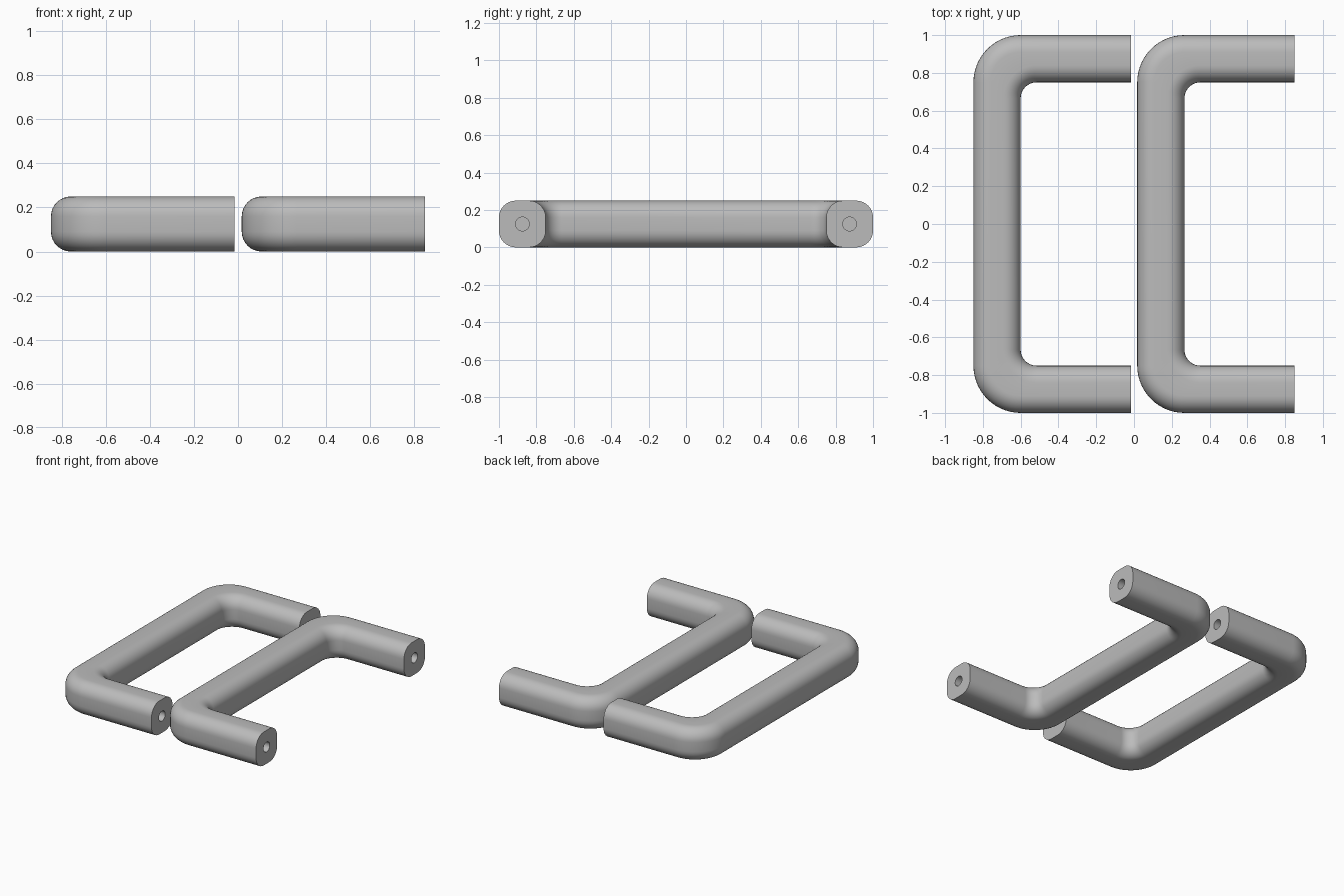
import bpy, bmesh, math

cube = bpy.data.objects.get("Cube")
if cube:
    bpy.data.objects.remove(cube)

W = 0.25          # bar thickness
H = W / 2
ROUND = 0.09      # rounding of the bar's long edges
R_OUT, R_IN = 0.25, 0.085   # bend radii, outside and inside
LENGTH = 0.833    # spine to mounting face
HOLE_R, HOLE_DEPTH = 0.037, 0.3
STEPS, BEND = 8, 14

grey = bpy.data.materials.new("satin grey")
grey.use_nodes = True
COLOUR = (0.5, 0.5, 0.5, 1)
grey.diffuse_color = COLOUR
grey.node_tree.nodes["Principled BSDF"].inputs["Base Color"].default_value = COLOUR

# Rounded square cross-section as (across, up) pairs
section = []
for corner, (sx, sz) in enumerate(((1, 1), (-1, 1), (-1, -1), (1, -1))):
    for i in range(STEPS + 1):
        a = math.pi / 2 * (corner + i / STEPS)
        section.append((sx * (H - ROUND) + ROUND * math.cos(a),
                        sz * (H - ROUND) + ROUND * math.sin(a)))
count = len(section)
circle = [(HOLE_R * math.cos(a), HOLE_R * math.sin(a))
          for a in (2 * math.pi * (i + 0.5) / count for i in range(count))]


def leg_ring(profile, x):
    return [(x, 1 - H + u, H + z) for u, z in profile]


def bend_ring(a):
    """Section swept round the corner, each side on its own bend centre."""
    ring = []
    for u, z in section:
        if u > 0:
            r, cx, cy = R_OUT - H + u, R_OUT, 1 - R_OUT
        else:
            r, cx, cy = R_IN + H + u, W + R_IN, 1 - W - R_IN
        ring.append((cx + r * math.cos(a), cy + r * math.sin(a), H + z))
    return ring


# Half the handle: screw hole, mounting face, leg and bend
half = [leg_ring(circle, LENGTH - HOLE_DEPTH), leg_ring(circle, LENGTH),
        leg_ring(section, LENGTH)]
half += [bend_ring(math.pi / 2 * (1 + i / BEND)) for i in range(BEND + 1)]
rings = half + [[(x, -y, z) for x, y, z in ring] for ring in reversed(half)]


def build_handle(name, x):
    bm = bmesh.new()
    loops = [[bm.verts.new(p) for p in ring] for ring in rings]
    for a, b in zip(loops, loops[1:]):
        for i in range(count):
            j = (i + 1) % count
            bm.faces.new((a[i], a[j], b[j], b[i]))
    # Floors of the two screw holes
    bm.faces.new(loops[0])
    bm.faces.new(loops[-1])
    bmesh.ops.recalc_face_normals(bm, faces=bm.faces)
    mesh = bpy.data.meshes.new(name)
    bm.to_mesh(mesh)
    bm.free()
    mesh.materials.append(grey)
    obj = bpy.data.objects.new(name, mesh)
    obj.location.x = x
    bpy.context.collection.objects.link(obj)
    bpy.ops.object.select_all(action="DESELECT")
    obj.select_set(True)
    bpy.context.view_layer.objects.active = obj
    bpy.ops.object.shade_smooth_by_angle(angle=math.radians(35))


build_handle("right_handle", -0.85)
build_handle("left_handle", 0.85 - LENGTH)
